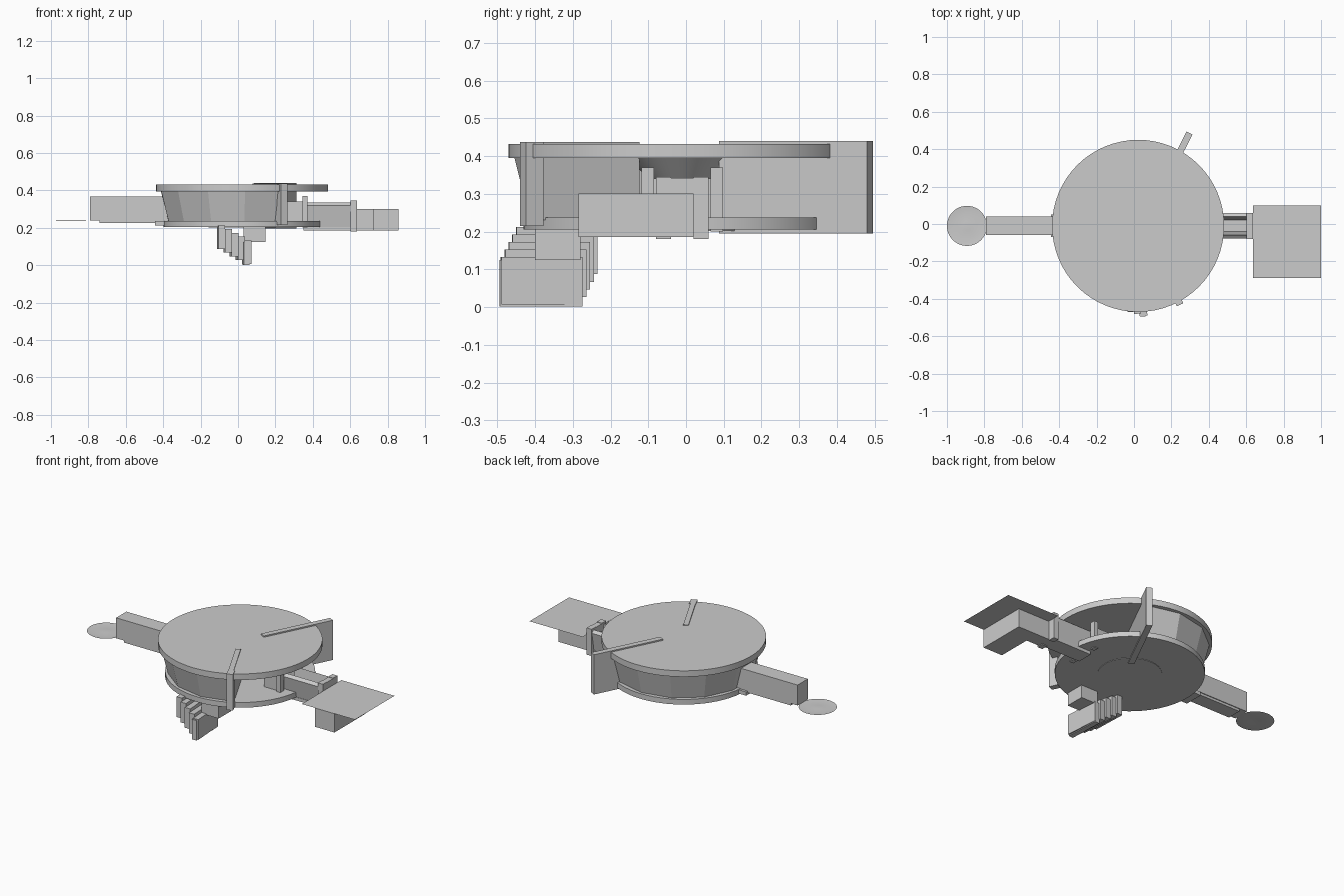
import bpy, bmesh
from math import sin, cos, pi, radians, atan2, hypot
from mathutils import Matrix, Vector

if "Cube" in bpy.data.objects:
    bpy.data.objects.remove(bpy.data.objects["Cube"])

CX, CY = 0.022, -0.01   # hub centre


def finish(name, bm, smooth=False):
    bmesh.ops.recalc_face_normals(bm, faces=bm.faces)
    me = bpy.data.meshes.new(name)
    bm.to_mesh(me)
    bm.free()
    ob = bpy.data.objects.new(name, me)
    bpy.context.collection.objects.link(ob)
    if smooth:
        bpy.ops.object.select_all(action='DESELECT')
        ob.select_set(True)
        bpy.context.view_layer.objects.active = ob
        bpy.ops.object.shade_smooth_by_angle(angle=radians(30))
    return ob


def box(name, x0, x1, y0, y1, z0, z1, turn=0):
    bm = bmesh.new()
    c = Vector(((x0 + x1) / 2, (y0 + y1) / 2, (z0 + z1) / 2))
    m = (Matrix.Translation(c) @ Matrix.Rotation(radians(turn), 4, 'Z')
         @ Matrix.Diagonal((x1 - x0, y1 - y0, z1 - z0, 1)))
    bmesh.ops.create_cube(bm, size=1, matrix=m)
    return finish(name, bm)


def prism(name, pts, z0, z1):
    bm = bmesh.new()
    f = bm.faces.new([bm.verts.new((x, y, z0)) for x, y in pts])
    r = bmesh.ops.extrude_face_region(bm, geom=[f])
    vs = [v for v in r['geom'] if isinstance(v, bmesh.types.BMVert)]
    bmesh.ops.translate(bm, verts=vs, vec=(0, 0, z1 - z0))
    return finish(name, bm)


def lathe(name, profile, cx=CX, cy=CY, n=64):
    """Revolve (radius, z) points; open ends with radius > 0 get capped."""
    bm = bmesh.new()
    rings = [[bm.verts.new((cx + r * cos(2 * pi * i / n), cy + r * sin(2 * pi * i / n), z))
              for i in range(n)] for r, z in profile]
    for a, b in zip(rings, rings[1:]):
        for i in range(n):
            j = (i + 1) % n
            bm.faces.new((a[i], a[j], b[j], b[i]))
    bm.faces.new(rings[0])
    bm.faces.new(rings[-1])
    return finish(name, bm, True)


def wall(name, a0, a1, n, r0, r1, z0, z1, t):
    """Faceted, outward leaning wall section."""
    bm = bmesh.new()
    prev = None
    for i in range(n + 1):
        a = radians(a0 + (a1 - a0) * i / n)
        cur = [bm.verts.new((CX + r * cos(a), CY + r * sin(a), z))
               for r, z in ((r0, z0), (r1, z1), (r1 - t, z1), (r0 - t, z0))]
        if prev:
            for k in range(4):
                l = (k + 1) % 4
                bm.faces.new((prev[k], prev[l], cur[l], cur[k]))
        else:
            bm.faces.new(cur)
        prev = cur
    bm.faces.new(prev)
    return finish(name, bm)


def fin(name, p, q, w, z0, z1):
    """Upright panel between two plan points."""
    d = (Vector(q) - Vector(p)).normalized()
    s = Vector((-d.y, d.x)) * w / 2
    p, q = Vector(p), Vector(q)
    return prism(name, [p + s, q + s, q - s, p - s], z0, z1)


# round hall: roof, floor, faceted wall and central core
lathe("roof", [(0.46, 0.395), (0.46, 0.432)])
lathe("floor", [(0.42, 0.205), (0.42, 0.237)])
lathe("floor_hub", [(0.18, 0.202), (0.18, 0.206)])
lathe("core", [(0.08, 0.23), (0.09, 0.34), (0.145, 0.396)])
wall("wall", 63, 298, 9, 0.405, 0.445, 0.236, 0.396, 0.03)

# two radial fins bounding the open wedge
fin("back_fin", (0.1, 0.095), (0.297, 0.487), 0.035, 0.195, 0.44)
fin("front_fin_panel", (0.092, -0.13), (0.235, -0.41), 0.03, 0.23, 0.437)
fin("front_fin_edge", (0.225, -0.385), (0.246, -0.432), 0.038, 0.215, 0.437)

# left corridor with landing dish
box("corridor", -0.79, -0.37, -0.06, 0.04, 0.24, 0.366)
box("corridor_base", -0.74, -0.37, -0.055, 0.035, 0.225, 0.241)
box("corridor_foot", -0.445, -0.3, -0.07, 0.05, 0.212, 0.235)
dish = bmesh.new()
n = 48
rings = [[dish.verts.new((-0.893 + r * cos(2 * pi * i / n), -0.01 + r * sin(2 * pi * i / n), z))
          for i in range(n)] for r, z in ((0.107, 0.24), (0.065, 0.236), (0.025, 0.239))]
for a, b in zip(rings, rings[1:]):
    for i in range(n):
        dish.faces.new((a[i], a[(i + 1) % n], b[(i + 1) % n], b[i]))
dish.faces.new(rings[-1])
finish("landing_dish", dish, True)

# stair hanging under the front
for i in range(5):
    x, dz = -0.108 + 0.034 * i, 0.02 * i
    box(f"stair_step_{i}", x, x + 0.036, -0.45 - 0.01 * i, -0.235 - 0.01 * i,
        0.212 - dz - 0.125, 0.212 - dz, turn=2 + i * 0.5)
box("stair_bottom", 0.027, 0.058, -0.494, -0.275, 0.002, 0.125, turn=2)
box("stair_landing", 0.03, 0.148, -0.40, -0.28, 0.125, 0.206)

# door frame and bridge on the right
for s in (-1, 1):
    y = CY + s * 0.075
    box("door_post", 0.345, 0.372, min(y, y + s * 0.033), max(y, y + s * 0.033), 0.2, 0.37)
    box("door_jamb", 0.25, 0.36, y - 0.02, y + 0.02, 0.235, 0.34)
    bm = bmesh.new()   # sloped side panel
    sec = [(0.03, 0.2), (0.045, 0.19), (0.068, 0.32), (0.05, 0.335)]
    a, b = [[bm.verts.new((x, CY + s * u, z)) for u, z in sec] for x in (0.36, 0.61)]
    bm.faces.new(a)
    bm.faces.new(b)
    for k in range(4):
        l = (k + 1) % 4
        bm.faces.new((a[k], a[l], b[l], b[k]))
    finish("bridge_side", bm)
    box("bridge_end_post", 0.602, 0.636, min(CY + s * 0.03, CY + s * 0.07),
        max(CY + s * 0.03, CY + s * 0.07), 0.18, 0.345)
box("bridge_floor", 0.35, 0.636, -0.06, 0.04, 0.185, 0.205)
box("bridge_end_lintel", 0.602, 0.636, -0.05, 0.03, 0.295, 0.342)

# L-shaped annex with thin terrace sheet
prism("annex", [(0.62, 0.02), (0.62, -0.07), (0.725, -0.07), (0.725, -0.285),
                (0.858, -0.285), (0.858, 0.02)], 0.185, 0.301)
bm = bmesh.new()
bm.faces.new([bm.verts.new((x, y, 0.303)) for x, y in
              ((0.637, -0.288), (1.0, -0.288), (1.0, 0.098), (0.637, 0.098))])
finish("terrace", bm)
